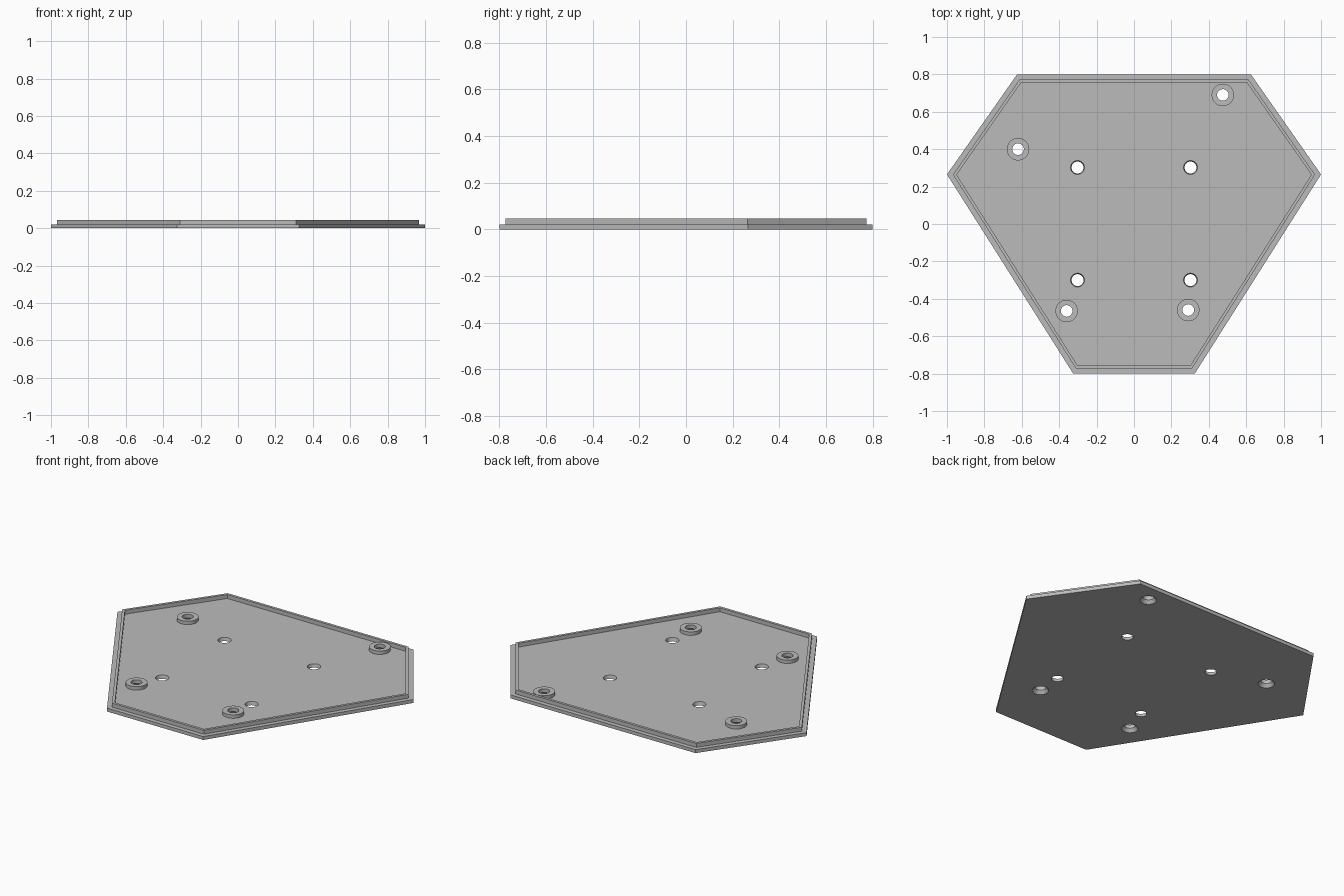
import bpy, bmesh, math
from mathutils import Vector

cube = bpy.data.objects.get("Cube")
if cube:
    bpy.data.objects.remove(cube, do_unlink=True)

gray = bpy.data.materials.new("plain_gray")
gray.use_nodes = True
colour = (0.5, 0.5, 0.5, 1)
gray.diffuse_color = colour
gray.node_tree.nodes["Principled BSDF"].inputs["Base Color"].default_value = colour

# Half of the outline, mirrored to make the full six-sided plate
half = [(0.325, -0.8), (1.0, 0.265), (0.625, 0.8)]
outline = [Vector(p) for p in half] + [Vector((-x, y)) for x, y in reversed(half)]
FLOOR, RIM = 0.021, 0.045


def inset(points, d):
    """Move every edge of a counter-clockwise outline inward by d."""
    result = []
    for i, p in enumerate(points):
        a = (p - points[i - 1]).normalized()
        b = (points[(i + 1) % len(points)] - p).normalized()
        na, nb = Vector((-a.y, a.x)), Vector((-b.y, b.x))
        result.append(p + (na + nb) * d / (1 + na.dot(nb)))
    return result


def loft(name, rings):
    """Skin a stack of (outline, height) rings and cap both ends."""
    bm = bmesh.new()
    loops = [[bm.verts.new((p.x, p.y, z)) for p in pts] for pts, z in rings]
    n = len(loops[0])
    for low, high in zip(loops, loops[1:]):
        for i in range(n):
            j = (i + 1) % n
            bm.faces.new((low[i], low[j], high[j], high[i]))
    bm.faces.new(loops[0][::-1])
    bm.faces.new(loops[-1])
    bmesh.ops.recalc_face_normals(bm, faces=bm.faces)
    mesh = bpy.data.meshes.new(name)
    bm.to_mesh(mesh)
    bm.free()
    mesh.materials.append(gray)
    obj = bpy.data.objects.new(name, mesh)
    bpy.context.collection.objects.link(obj)
    return obj


def turned(name, centre, profile, sides=40):
    """Round part from (radius, height) pairs."""
    c = Vector(centre)
    angles = [math.tau * i / sides for i in range(sides)]
    return loft(name, [([c + Vector((math.cos(a), math.sin(a))) * r for a in angles], z)
                       for r, z in profile])


def cut(obj, cutter):
    mod = obj.modifiers.new("hole", "BOOLEAN")
    mod.operation, mod.solver, mod.object = "DIFFERENCE", "EXACT", cutter
    bpy.context.view_layer.objects.active = obj
    bpy.ops.object.modifier_apply(modifier=mod.name)


# Plate with a stepped edge and a thin raised rim
lip_out, lip_in = inset(outline, 0.027), inset(outline, 0.043)
plate = loft("base_plate", [(outline, 0), (outline, FLOOR), (lip_out, FLOOR),
                            (lip_out, RIM), (lip_in, RIM), (lip_in, FLOOR)])
cutters, round_parts = [], []

# Raised bosses with holes countersunk from below
for i, c in enumerate([(0.475, 0.69), (-0.62, 0.40), (-0.36, -0.465), (0.29, -0.46)]):
    boss = turned(f"boss_{i + 1}", c, [(0.06, FLOOR), (0.06, 0.042)])
    cutter = turned("boss_hole_cutter", c, [(0.046, -0.02), (0.046, 0), (0.031, 0.02), (0.031, 0.08)])
    cut(plate, cutter)
    cut(boss, cutter)
    cutters.append(cutter)
    round_parts.append(boss)

# Square pattern of slightly tapered mounting holes
for x in (-0.302, 0.302):
    for y in (-0.30, 0.302):
        cutter = turned("mount_hole_cutter", (x, y), [(0.032, -0.02), (0.032, 0), (0.037, FLOOR), (0.037, 0.08)])
        cut(plate, cutter)
        cutters.append(cutter)

for cutter in cutters:
    bpy.data.objects.remove(cutter, do_unlink=True)

# Smooth the round walls, keep the edges sharp
bpy.ops.object.select_all(action="DESELECT")
for obj in round_parts + [plate]:
    obj.select_set(True)
bpy.context.view_layer.objects.active = plate
bpy.ops.object.shade_smooth_by_angle(angle=math.radians(25))
